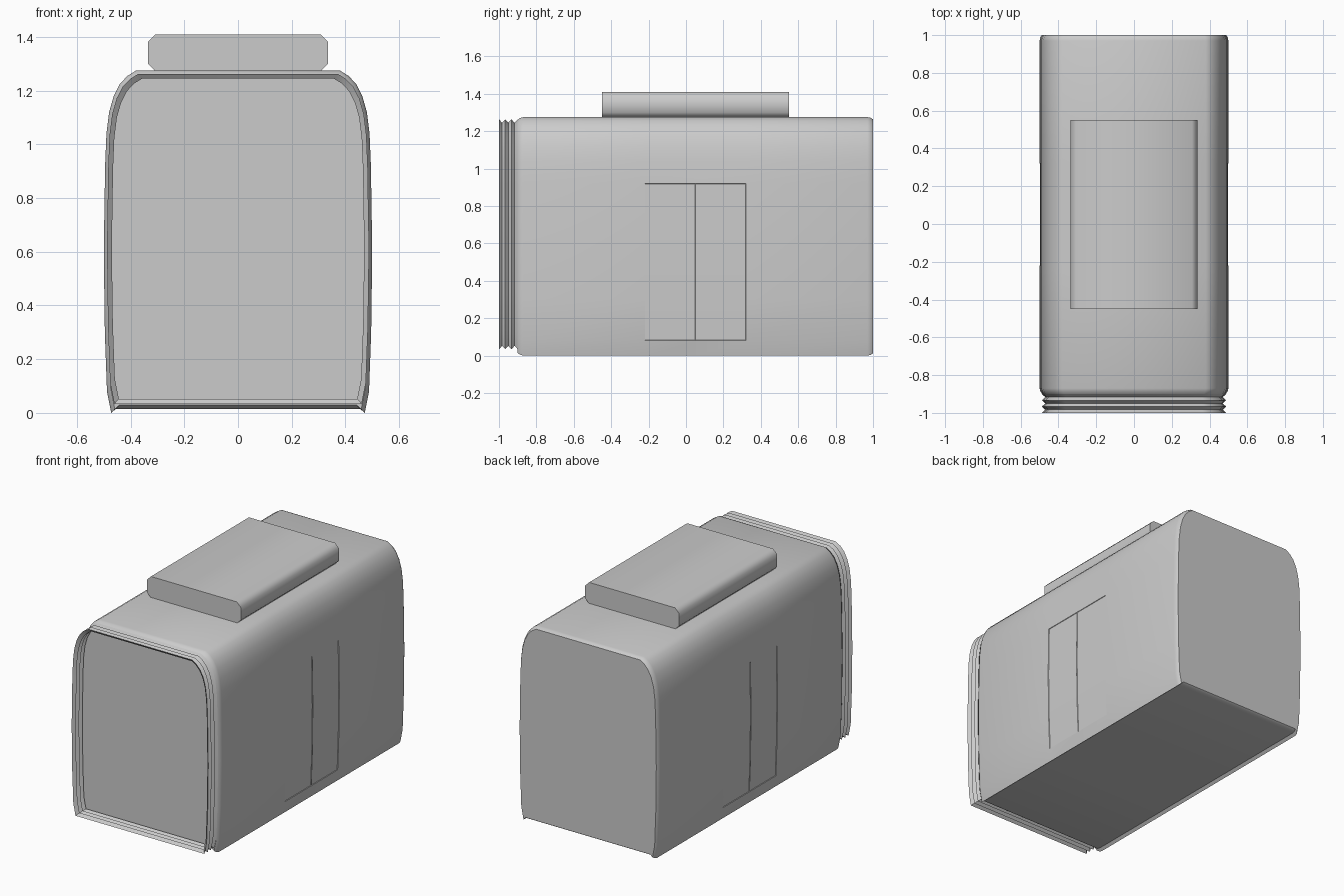
import bpy, bmesh, math

cube = bpy.data.objects.get("Cube")
if cube:
    bpy.data.objects.remove(cube)

grey = bpy.data.materials.new("light_grey")
grey.use_nodes = True
colour = (0.6, 0.6, 0.6, 1)
grey.diffuse_color = colour
grey.node_tree.nodes["Principled BSDF"].inputs["Base Color"].default_value = colour

# Half cross-section of the body: sill lip, bowed wall, rounded roof edge
HALF = [(0.455, 0.015), (0.472, 0), (0.488, 0.08), (0.496, 0.3), (0.5, 0.6),
        (0.495, 0.92), (0.49, 1.04), (0.48, 1.12), (0.463, 1.18),
        (0.44, 1.225), (0.412, 1.255), (0.38, 1.275)]
HEIGHT = 1.275


def section(half, inset=0, lift=0):
    """Mirror a half outline into a closed loop, shrunk by inset."""
    low, high = inset + lift, HEIGHT - inset
    pts = [(x * (1 - inset / 0.5), low + z * (high - low) / HEIGHT) for x, z in half]
    return pts + [(-x, z) for x, z in reversed(pts)]


def loft(rings, capped=True):
    """Skin a list of (y, outline) rings."""
    bm = bmesh.new()
    loops = [[bm.verts.new((x, y, z)) for x, z in outline] for y, outline in rings]
    for a, b in zip(loops, loops[1:]):
        n = len(a)
        for i in range(n):
            j = (i + 1) % n
            bm.faces.new((a[i], a[j], b[j], b[i]))
    if capped:
        bm.faces.new(loops[0])
        bm.faces.new(loops[-1])
    bmesh.ops.recalc_face_normals(bm, faces=bm.faces)
    return bm


def finish(bm, name, angle):
    mesh = bpy.data.meshes.new(name)
    bm.to_mesh(mesh)
    bm.free()
    obj = bpy.data.objects.new(name, mesh)
    bpy.context.collection.objects.link(obj)
    mesh.materials.append(grey)
    bpy.ops.object.select_all(action='DESELECT')
    obj.select_set(True)
    bpy.context.view_layer.objects.active = obj
    bpy.ops.object.shade_smooth_by_angle(angle=math.radians(angle))
    return obj


# Body with softened ends and rings at the door edges
DOORS = [(-0.22, 0.05), (0.05, 0.32)]
full = section(HALF)
body = loft([(-0.9, section(HALF, 0.014)), (-0.888, section(HALF, 0.005)), (-0.87, full)]
            + [(y, full) for y in (-0.22, 0.05, 0.32, 0.97)]
            + [(0.988, section(HALF, 0.004)), (1.0, section(HALF, 0.012))])

# Door leaves pressed slightly into both walls
for side in (-1, 1):
    for y0, y1 in DOORS:
        leaf = []
        for f in body.faces:
            c = f.calc_center_median()
            if c.x * side > 0.48 and y0 < c.y < y1 and 0.08 < c.z < 0.92:
                leaf.append(f)
        bmesh.ops.inset_region(body, faces=leaf, thickness=0.002, depth=-0.003,
                               use_even_offset=True)
finish(body, "carriage_body", 40)

# Open pleated gangway at the front
PLEATS = 3
pitch = 0.1 / (2 * PLEATS)
rings = [(-1 + i * pitch, section(HALF[1:], 0.03 if i % 2 else 0.012, 0.022))
         for i in range(2 * PLEATS + 1)]
finish(loft(rings, capped=False), "gangway_bellows", 25)

# Roof unit with chamfered long edges
W, C, Z0, Z1 = 0.335, 0.028, HEIGHT - 0.003, 1.41
half_unit = [(W - C, Z0), (W, Z0 + C), (W, Z1 - C), (W - C, Z1)]
unit = half_unit + [(-x, z) for x, z in reversed(half_unit)]
finish(loft([(-0.45, unit), (0.55, unit)]), "roof_unit", 50)
